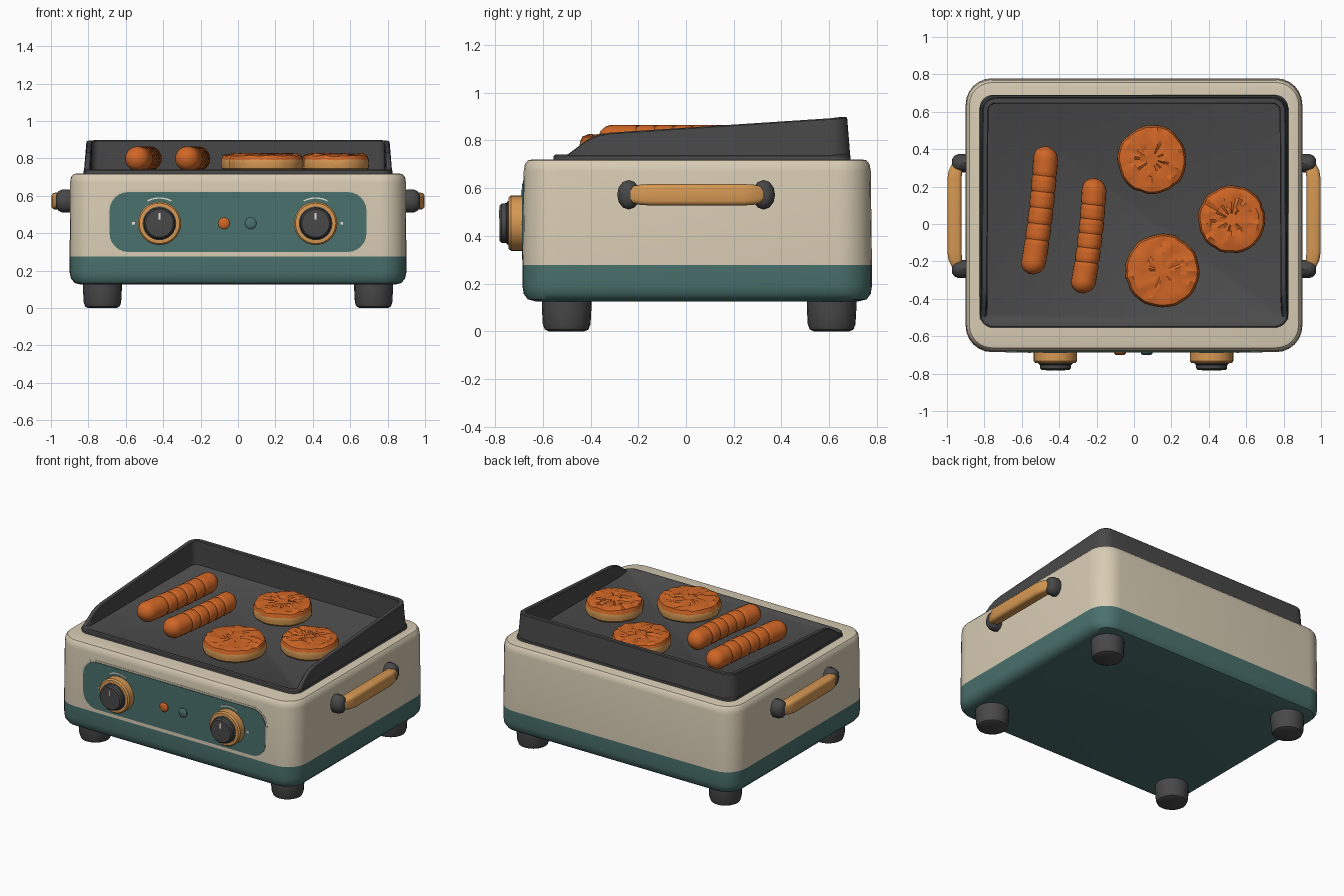
import bpy, bmesh, math, random
from mathutils import Matrix, Vector

if "Cube" in bpy.data.objects:
    bpy.data.objects.remove(bpy.data.objects["Cube"])

random.seed(4)


def mat(name, r, g, b):
    m = bpy.data.materials.new(name)
    m.diffuse_color = [((c / 255 + 0.055) / 1.055) ** 2.4 for c in (r, g, b)] + [1]
    m.use_nodes = True
    m.node_tree.nodes["Principled BSDF"].inputs["Base Color"].default_value = m.diffuse_color
    return m


CREAM = mat("cream enamel", 216, 204, 180)
TEAL = mat("teal enamel", 74, 113, 109)
DARK = mat("dark rubber", 72, 72, 73)
IRON = mat("griddle iron", 76, 76, 76)
WOOD = mat("wood", 214, 152, 83)
MEAT = mat("cooked orange", 208, 102, 38)
WHITE = mat("white marking", 235, 230, 218)


def finish(name, bm, *mats, rule=None, smooth=35):
    bmesh.ops.recalc_face_normals(bm, faces=bm.faces)
    if rule:
        for f in bm.faces:
            f.material_index = rule(f)
    me = bpy.data.meshes.new(name)
    bm.to_mesh(me)
    bm.free()
    ob = bpy.data.objects.new(name, me)
    bpy.context.collection.objects.link(ob)
    for m in mats:
        me.materials.append(m)
    if smooth:
        bpy.context.view_layer.objects.active = ob
        ob.select_set(True)
        bpy.ops.object.shade_smooth_by_angle(angle=math.radians(smooth))
        ob.select_set(False)
    return ob


def loft(rings, M=Matrix()):
    """Skin a list of equal-length point rings and cap both ends."""
    bm = bmesh.new()
    vs = [[bm.verts.new(M @ Vector(p)) for p in r] for r in rings]
    n = len(vs[0])
    for a, b in zip(vs, vs[1:]):
        for i in range(n):
            j = (i + 1) % n
            bm.faces.new((a[i], a[j], b[j], b[i]))
    bm.faces.new(vs[0])
    bm.faces.new(vs[-1])
    return bm


def rrect(hx, hy, r, z, cx=0, cy=0, seg=6):
    pts = []
    for k, (sx, sy) in enumerate(((1, 1), (-1, 1), (-1, -1), (1, -1))):
        for i in range(seg + 1):
            a = math.pi / 2 * (k + i / seg)
            pts.append((cx + sx * (hx - r) + r * math.cos(a),
                        cy + sy * (hy - r) + r * math.sin(a), z))
    return pts


def lathe(profile, M=Matrix(), n=32):
    return loft([[(r * math.cos(2 * math.pi * i / n), r * math.sin(2 * math.pi * i / n), t)
                  for i in range(n)] for r, t in profile], M)


def front(x, z, y):
    """Local z points towards the viewer at the front (-y)."""
    return Matrix.Translation((x, y, z)) @ Matrix.Rotation(math.pi / 2, 4, 'X')


# Housing: rounded box, teal below and cream above
body = [(0.84, 0.675, 0.08, 0.125), (0.873, 0.71, 0.11, 0.134), (0.893, 0.727, 0.13, 0.157),
        (0.90, 0.732, 0.14, 0.19), (0.90, 0.732, 0.14, 0.277), (0.898, 0.727, 0.14, 0.67),
        (0.893, 0.722, 0.135, 0.70), (0.88, 0.709, 0.12, 0.716), (0.86, 0.69, 0.10, 0.72)]
finish("housing", loft([rrect(a, b, r, z, 0, 0.047) for a, b, r, z in body]), CREAM, TEAL,
       rule=lambda f: 1 if f.calc_center_median().z < 0.277 else 0)

# Feet
for x in (-0.725, 0.725):
    for y in (-0.5, 0.61):
        finish("foot", lathe([(0.075, 0), (0.092, 0.008), (0.1, 0.03), (0.104, 0.1), (0.104, 0.14)],
                             Matrix.Translation((x, y, 0)), 20), DARK)

# Griddle plate with a low lip
plate = [(0.825, 0.622, 0.07, 0.70), (0.825, 0.622, 0.07, 0.735), (0.818, 0.615, 0.065, 0.741),
         (0.795, 0.592, 0.05, 0.741), (0.78, 0.577, 0.04, 0.731)]
finish("griddle_plate", loft([rrect(a, b, r, z, 0, 0.068) for a, b, r, z in plate]), IRON)


# Splash guard: U-shaped wall that drops at the front
def guard_top(y):
    pts = [(-0.51, 0.735), (-0.49, 0.745), (-0.45, 0.775), (-0.41, 0.805), (-0.37, 0.822),
           (-0.32, 0.832), (0.69, 0.898)]
    for (a, h), (b, k) in zip(pts, pts[1:]):
        if y <= b:
            return h + (k - h) * (y - a) / (b - a)
    return 0.898


R = 0.085
path = [(0.825, y, 1, 0) for y in (-0.51, -0.49, -0.45, -0.41, -0.37, -0.32, 0.1)]
for i in range(9):
    a = math.pi / 2 * i / 8
    c, s = math.cos(a), math.sin(a)
    path.append((0.825 - R + R * c, 0.69 - R + R * s, c, s))
path += [(-x, y, -nx, ny) for x, y, nx, ny in reversed(path)]
sections = []
for x, y, nx, ny in path:
    h = guard_top(y)
    lean = 0.015 * (h - 0.72) / 0.18
    sections.append([(x - nx * d, y - ny * d, z) for d, z in
                     ((0, 0.71), (lean, h - 0.005), (lean + 0.005, h), (lean + 0.027, h),
                      (lean + 0.032, h - 0.005), (0.042, 0.71))])
finish("splash_guard", loft(sections), DARK)

# Control panel and its frame
for name, grow, y, m in (("panel_frame", 0.012, -0.683, CREAM), ("control_panel", 0, -0.687, TEAL)):
    finish(name, loft([rrect(0.687 + grow, 0.16 + grow, 0.1 + grow, t) for t in (-0.02, 0)],
                      front(0, 0.46, y)), m)


# Knobs with wooden collars and markings
def arc_plate(M, r, a0, a1, w):
    bm = bmesh.new()
    n = 10
    rows = []
    for i in range(n + 1):
        a = math.radians(a0 + (a1 - a0) * i / n)
        rows.append([bm.verts.new(M @ Vector((q * math.cos(a), q * math.sin(a), t)))
                     for q, t in ((r, 0), (r, 0.004), (r + w, 0.004), (r + w, 0))])
    for p, q in zip(rows, rows[1:]):
        for k in range(4):
            bm.faces.new((p[k], p[(k + 1) % 4], q[(k + 1) % 4], q[k]))
    bm.faces.new(rows[0])
    bm.faces.new(rows[-1])
    return bm


for x, side in ((-0.42, 180), (0.415, 0)):
    M = front(x, 0.453, -0.685)
    finish("knob_collar", lathe([(0.116, -0.01), (0.116, 0.048), (0.108, 0.058), (0.09, 0.06)], M), WOOD)
    finish("knob_cap", lathe([(0.09, 0.05), (0.09, 0.064), (0.084, 0.068), (0.082, 0.088),
                              (0.074, 0.096), (0.05, 0.097)], M), DARK)
    finish("knob_pointer", loft([rrect(0.005, 0.018, 0.002, t, 0, 0.038, 2) for t in (0.094, 0.099)], M), WHITE)
    Mp = front(x, 0.453, -0.687)
    finish("dial_arc", arc_plate(Mp, 0.132, 62, 118, 0.007), WHITE)
    finish("dial_tick", arc_plate(Mp, 0.132, side - 3, side + 3, 0.015), WHITE)

# Indicator lamps
for name, x, m in (("orange_lamp", -0.075, MEAT), ("teal_lamp", 0.068, TEAL)):
    finish(name, lathe([(0.031, -0.01), (0.031, 0.006), (0.024, 0.012), (0.01, 0.014)],
                       front(x, 0.453, -0.687), 16), m)

# Side handles: wooden bar between two dark mounts
swap = Matrix(((1, 0, 0, 0), (0, 0, 1, 0), (0, 1, 0, 0), (0, 0, 0, 1)))
for s in (-1, 1):
    mirror = Matrix.Diagonal((s, 1, 1, 1))
    bar = [(0.026, 0.034, 0.945, -0.235), (0.036, 0.042, 0.955, -0.195), (0.038, 0.045, 0.96, -0.15),
           (0.038, 0.045, 0.96, 0.24), (0.036, 0.042, 0.955, 0.285), (0.026, 0.034, 0.945, 0.325)]
    finish("handle_bar", loft([rrect(a, b, 0.02, y, cx, 0.572, 3) for a, b, cx, y in bar],
                              mirror @ swap), WOOD)
    for y in (-0.24, 0.325):
        M = mirror @ Matrix.Translation((0, y, 0.572)) @ Matrix.Diagonal((1, 0.78, 1, 1)) \
            @ Matrix.Rotation(math.pi / 2, 4, 'Y')
        finish("handle_mount", lathe([(0.055, 0.88), (0.062, 0.905), (0.062, 0.94), (0.052, 0.96),
                                      (0.03, 0.972)], M, 12), DARK)

# Sausages: bent capsules with shallow score marks
for x, y, length in ((-0.503, 0.073, 0.69), (-0.24, -0.063, 0.62)):
    r, rings, n = 0.066, [], 48
    for i in range(n + 1):
        t = -length / 2 + length * (0.002 + 0.996 * i / n)
        e = max(0, abs(t) - (length / 2 - r))
        rad = math.sqrt(max(r * r - e * e, 1e-5))
        if i in (13, 19, 25, 31, 37):
            rad -= 0.006
        bend = 0.012 * (1 - (2 * t / length) ** 2)
        rings.append([(rad * math.cos(a) + bend, t, rad * math.sin(a))
                      for a in (2 * math.pi * k / 20 for k in range(20))])
    M = Matrix.Translation((x - 0.006, y, 0.799)) @ Matrix.Rotation(-0.115, 4, 'Z')
    finish("sausage", loft(rings, M), MEAT)

# Patties: lumpy seared tops over paler sides
for x, y, r in ((0.097, 0.345, 0.185), (0.522, 0.025, 0.18), (0.15, -0.25, 0.198)):
    rings, n = [], 36
    wob = [random.uniform(-0.005, 0.004) for _ in range(n)]
    for f, z, rough in ((0.9, 0.731, 0), (0.98, 0.745, 0), (1.0, 0.77, 0.002), (0.99, 0.793, 0.003),
                        (0.94, 0.816, 0.006), (0.8, 0.822, 0.008), (0.65, 0.822, 0.008),
                        (0.5, 0.822, 0.008), (0.35, 0.822, 0.008), (0.18, 0.822, 0.006)):
        ring = []
        for k in range(n):
            a = 2 * math.pi * k / n
            q = r * f + wob[k] * f
            ring.append((x + q * math.cos(a), y + q * math.sin(a), z + random.uniform(-rough, rough)))
        rings.append(ring)
    finish("patty", loft(rings), MEAT, WOOD,
           rule=lambda f: 1 if f.calc_center_median().z < 0.79 else 0, smooth=25)
